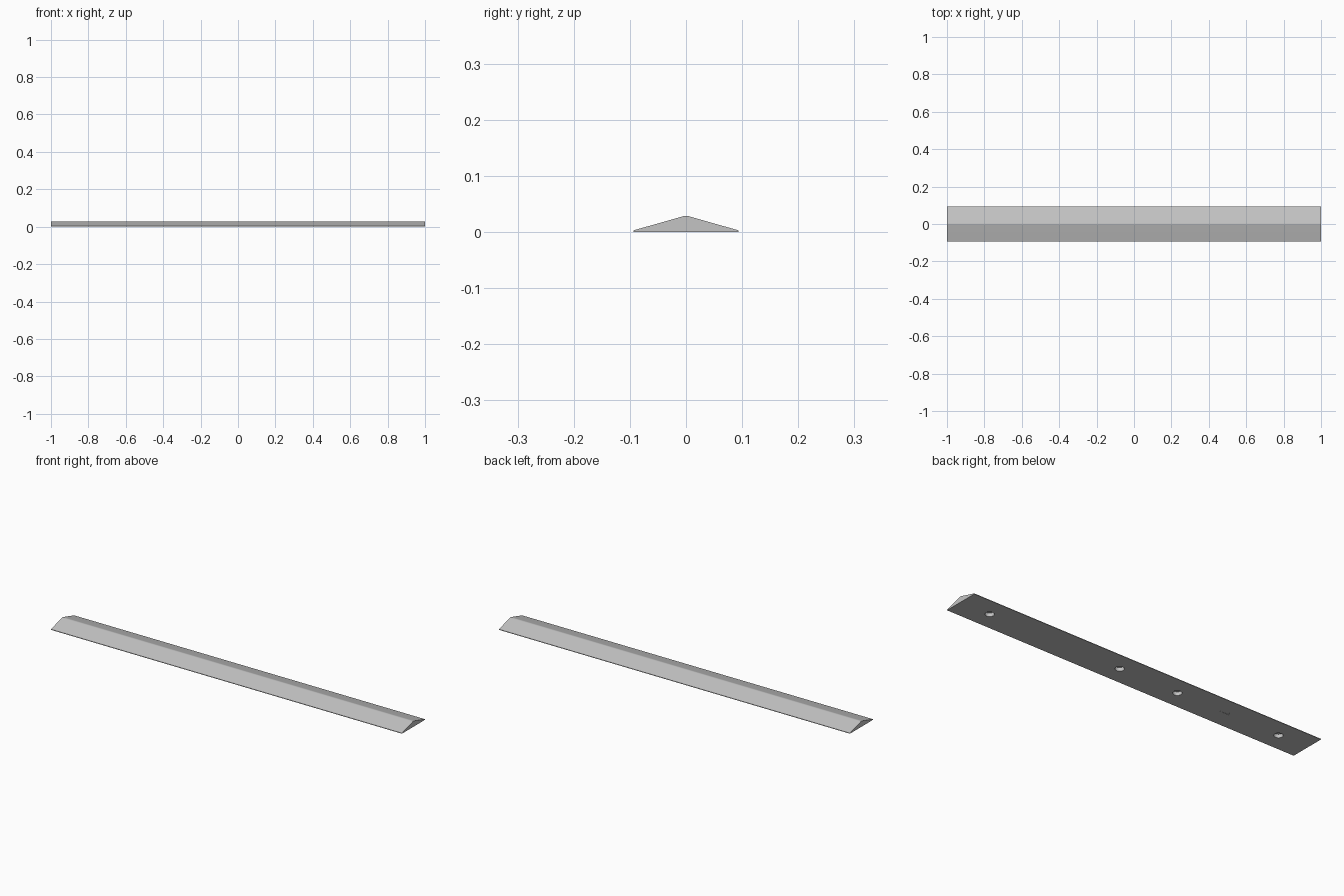
import bpy, bmesh, math

cube = bpy.data.objects.get("Cube")
if cube:
    bpy.data.objects.remove(cube, do_unlink=True)

GREY = (0.55, 0.55, 0.55, 1)
grey = bpy.data.materials.new("light grey")
grey.use_nodes = True
grey.diffuse_color = GREY
grey.node_tree.nodes["Principled BSDF"].inputs["Base Color"].default_value = GREY

HALF_WIDTH, LIP, TOP = 0.094, 0.003, 0.029
RIDGE_RADIUS, SLOPE = 0.02, math.radians(16)
HOLE_X = (-0.833, -0.25, 0.083, 0.833)
HOLE_RADIUS, HOLE_DEPTH = 0.021, 0.018


def extrude(name, outline, offset):
    """Solid made by sweeping a flat outline along an offset."""
    bm = bmesh.new()
    face = bm.faces.new([bm.verts.new(p) for p in outline])
    swept = bmesh.ops.extrude_face_region(bm, geom=[face])
    verts = [g for g in swept["geom"] if isinstance(g, bmesh.types.BMVert)]
    bmesh.ops.translate(bm, verts=verts, vec=offset)
    bmesh.ops.recalc_face_normals(bm, faces=bm.faces)
    mesh = bpy.data.meshes.new(name)
    bm.to_mesh(mesh)
    bm.free()
    mesh.materials.append(grey)
    obj = bpy.data.objects.new(name, mesh)
    bpy.context.collection.objects.link(obj)
    return obj


# Threshold strip: low triangular section with thin lips and a rounded ridge
ridge = []
for i in range(9):
    a = SLOPE * (1 - i / 4)
    ridge.append((-1, RIDGE_RADIUS * math.sin(a),
                  TOP - RIDGE_RADIUS * (1 - math.cos(a))))
section = [(-1, -HALF_WIDTH, 0), (-1, HALF_WIDTH, 0), (-1, HALF_WIDTH, LIP)]
section += ridge + [(-1, -HALF_WIDTH, LIP)]
strip = extrude("threshold_strip", section, (2, 0, 0))


def cut(name, outline, depth):
    """Sink an outline into the underside."""
    low = [(x, y, -0.01) for x, y in outline]
    cutter = extrude(name, low, (0, 0, depth + 0.01))
    cutter.hide_render = True
    cutter.hide_set(True)
    mod = strip.modifiers.new(name, "BOOLEAN")
    mod.operation = "DIFFERENCE"
    mod.solver = "EXACT"
    mod.object = cutter
    return cutter


# Blind screw holes along the underside
cutters = []
for i, hx in enumerate(HOLE_X):
    ring = [(hx + HOLE_RADIUS * math.cos(k * math.tau / 32),
             HOLE_RADIUS * math.sin(k * math.tau / 32)) for k in range(32)]
    cutters.append(cut(f"hole_cutter_{i + 1}", ring, HOLE_DEPTH))

# Shallow direction arrow engraved on the underside
half = [(0, 0), (0.025, 0.022), (0.028, 0.018), (0.01, 0.002), (0.065, 0.002)]
arrow = half + [(x, -y) for x, y in reversed(half[1:])]
cutters.append(cut("arrow_cutter", [(x - 0.56, y) for x, y in arrow], 0.001))

# Bake the cuts and drop the cutters
bpy.ops.object.select_all(action="DESELECT")
bpy.context.view_layer.objects.active = strip
strip.select_set(True)
for mod in list(strip.modifiers):
    bpy.ops.object.modifier_apply(modifier=mod.name)
for cutter in cutters:
    bpy.data.objects.remove(cutter, do_unlink=True)

bpy.ops.object.shade_smooth_by_angle(angle=math.radians(30))
